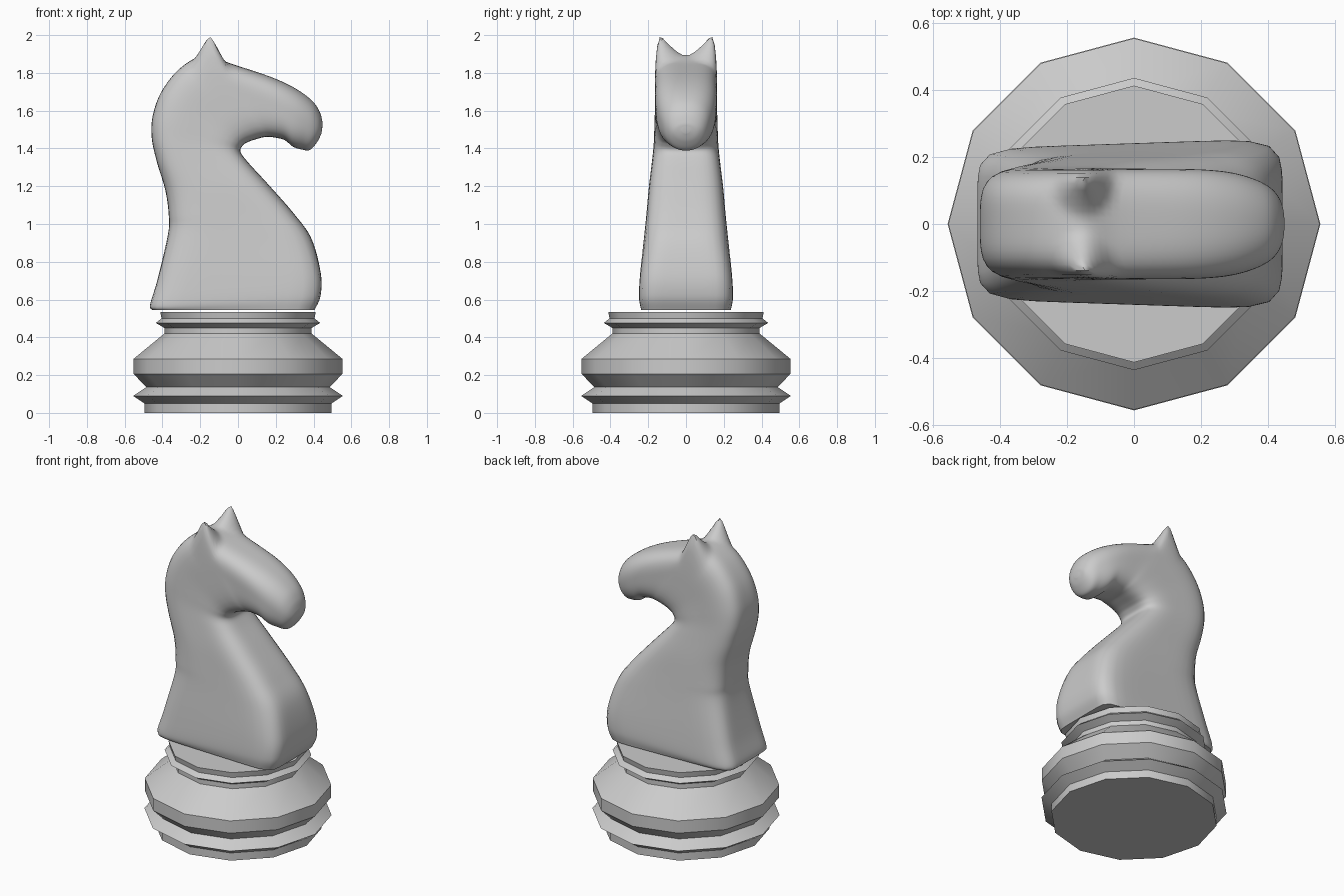
import bpy, bmesh, math
from mathutils import Vector

if "Cube" in bpy.data.objects:
    bpy.data.objects.remove(bpy.data.objects["Cube"])


def finish(bm, name, angle):
    bmesh.ops.recalc_face_normals(bm, faces=bm.faces)
    mesh = bpy.data.meshes.new(name)
    bm.to_mesh(mesh)
    bm.free()
    ob = bpy.data.objects.new(name, mesh)
    bpy.context.collection.objects.link(ob)
    bpy.ops.object.select_all(action='DESELECT')
    ob.select_set(True)
    bpy.context.view_layer.objects.active = ob
    bpy.ops.object.shade_smooth_by_angle(angle=math.radians(angle))
    return ob


def skin(rings, name, angle):
    """Bridge equal-length rings of points and cap both ends."""
    bm = bmesh.new()
    rows = [[bm.verts.new(p) for p in ring] for ring in rings]
    n = len(rows[0])
    for a, b in zip(rows, rows[1:]):
        for i in range(n):
            j = (i + 1) % n
            bm.faces.new((a[i], a[j], b[j], b[i]))
    bm.faces.new(rows[0])
    bm.faces.new(rows[-1])
    return finish(bm, name, angle)


# Turned twelve-sided base
base = [(.495, 0), (.495, .05), (.555, .09), (.485, .137), (.553, .206), (.553, .286),
        (.39, .42), (.39, .45), (.435, .476), (.405, .5), (.412, .535)]
skin([[(r * math.cos(math.tau * i / 12), r * math.sin(math.tau * i / 12), z)
       for i in range(12)] for r, z in base], "base", 35)

# Horse sections: back x, z, front x, z, half width at back, at front, squareness
sections = [
    (-.455, .545, .405, .545, .215, .243, 9),
    (-.465, .575, .437, .62, .225, .255, 8),
    (-.425, .71, .438, .74, .22, .25, 7),
    (-.37, .95, .39, .92, .205, .23, 5),
    (-.367, 1.05, .30, 1.05, .20, .215, 4.5),
    (-.385, 1.18, .16, 1.21, .19, .20, 4),
    (-.43, 1.33, .05, 1.33, .178, .182, 4),
    (-.457, 1.46, .013, 1.385, .17, .172, 4),
    (-.45, 1.58, .03, 1.42, .167, .168, 4),
    (-.40, 1.71, .06, 1.437, .165, .165, 4),
    (-.30, 1.83, .10, 1.45, .165, .165, 4),
    (-.17, 1.895, .14, 1.46, .165, .165, 4),
    (-.04, 1.85, .18, 1.46, .167, .16, 3.5),
    (.17, 1.78, .245, 1.445, .168, .155, 3),
    (.30, 1.72, .29, 1.41, .158, .145, 2.7),
    (.39, 1.655, .335, 1.395, .135, .125, 2.4),
    (.432, 1.595, .38, 1.392, .108, .10, 2.2),
    (.447, 1.54, .42, 1.435, .07, .065, 2),
    (.447, 1.515, .442, 1.48, .022, .02, 2),
]


def spline(p0, p1, p2, p3, t):
    return [.5 * (2 * b + (c - a) * t + (2 * a - 5 * b + 4 * c - d) * t * t
                  + (3 * b - a - 3 * c + d) * t ** 3) for a, b, c, d in zip(p0, p1, p2, p3)]


def ring(s, n=56):
    bx, bz, fx, fz, wb, wf, e = s
    pts = []
    for i in range(n):
        t = math.tau * i / n
        c, d = math.cos(t), math.sin(t)
        # even radial spacing on a superellipse
        k = (abs(c) ** e + abs(d) ** e) ** (-1 / e)
        u = .5 + .5 * c * k
        y = d * k * (wb + (wf - wb) * u)
        p = Vector((bx + (fx - bx) * u, y, bz + (fz - bz) * u))
        # ears pulled up out of the crown
        q = Vector(((p.x + .15) / .10, (abs(y) - .145) / .13, min(0, p.z - 1.88) / .16))
        w = max(0, 1 - q.length) ** 1.4
        p.z += w * (2.02 - p.z)
        pts.append(p)
    return pts


STEPS = 7
last = len(sections) - 1
path = []
for i in range(last):
    quad = [sections[max(0, min(last, i + k))] for k in (-1, 0, 1, 2)]
    path += [spline(*quad, j / STEPS) for j in range(STEPS)]
path.append(sections[-1])
skin([ring(s) for s in path], "horse_head_and_neck", 50)
